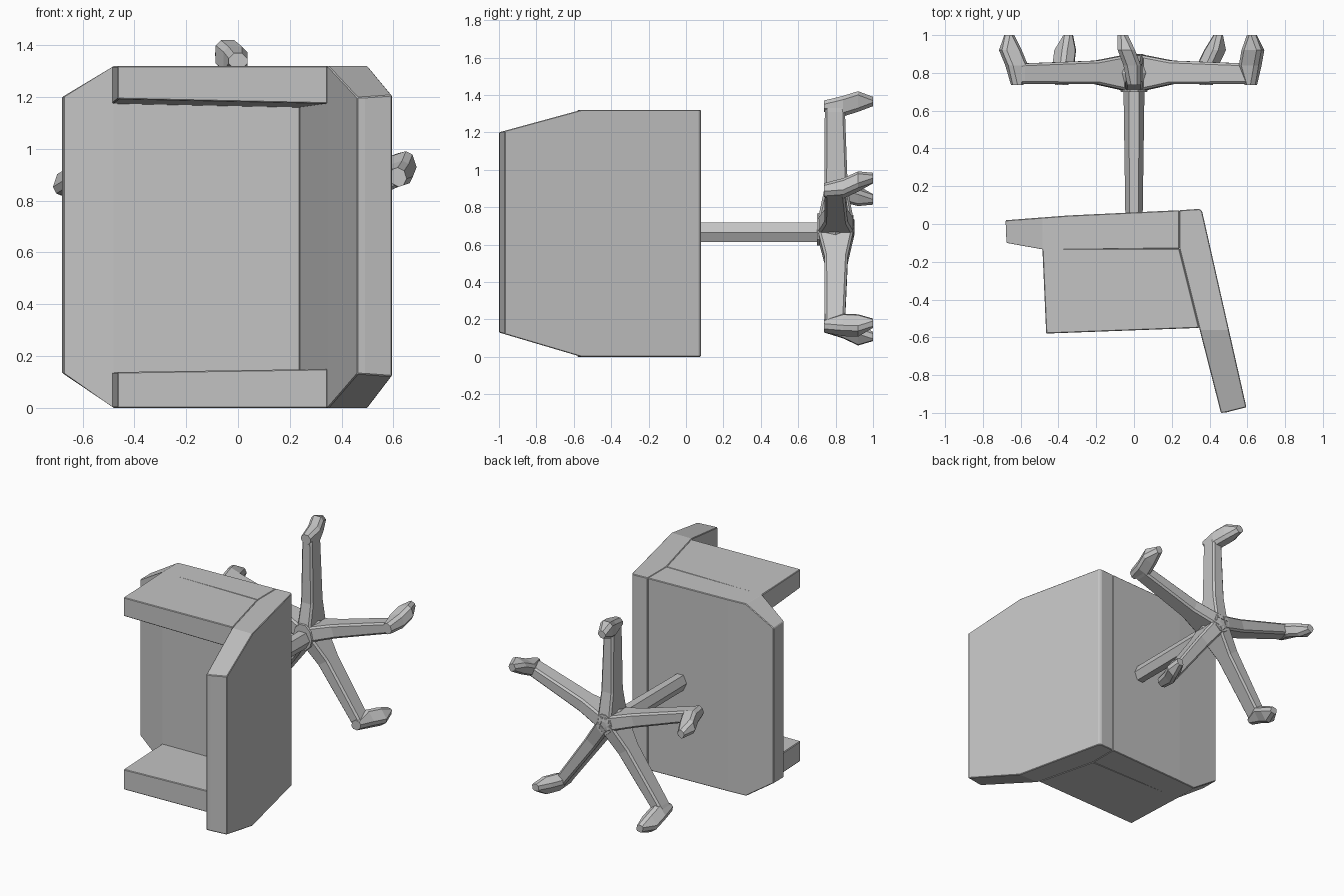
import bpy, bmesh
from math import radians, cos, sin, tau
from mathutils import Vector

cube = bpy.data.objects.get("Cube")
if cube:
    bpy.data.objects.remove(cube, do_unlink=True)

grey = bpy.data.materials.new("plain_grey")
grey.use_nodes = True
colour = (0.55, 0.55, 0.55, 1)
grey.diffuse_color = colour
grey.node_tree.nodes["Principled BSDF"].inputs["Base Color"].default_value = colour

HEIGHT = 1.32
HUB_Z = 0.69


def finish(name, bm, bevel=0.0):
    bmesh.ops.recalc_face_normals(bm, faces=bm.faces)
    mesh = bpy.data.meshes.new(name)
    bm.to_mesh(mesh)
    bm.free()
    mesh.materials.append(grey)
    obj = bpy.data.objects.new(name, mesh)
    bpy.context.collection.objects.link(obj)
    if bevel:
        mod = obj.modifiers.new("edge", "BEVEL")
        mod.width = bevel
        mod.segments = 1
    return obj


def loft(name, rings):
    """Skin a row of equal-sized rings and cap both ends."""
    bm = bmesh.new()
    loops = [[bm.verts.new(p) for p in ring] for ring in rings]
    n = len(loops[0])
    for a, b in zip(loops, loops[1:]):
        for i in range(n):
            j = (i + 1) % n
            bm.faces.new((a[i], a[j], b[j], b[i]))
    bm.faces.new(loops[0])
    bm.faces.new(loops[-1])
    return finish(name, bm)


def prism(name, outline, low, high, cuts=(), bevel=0.0):
    """Raise a plan outline; low/high give z at each point; cuts trim corners."""
    bm = bmesh.new()
    bottom = [bm.verts.new((x, y, low(x, y))) for x, y in outline]
    top = [bm.verts.new((x, y, high(x, y))) for x, y in outline]
    n = len(outline)
    for i in range(n):
        j = (i + 1) % n
        bm.faces.new((bottom[i], bottom[j], top[j], top[i]))
    bm.faces.new(bottom)
    bm.faces.new(top)
    for point, normal in cuts:
        bmesh.ops.bisect_plane(bm, geom=bm.verts[:] + bm.edges[:] + bm.faces[:],
                               plane_co=point, plane_no=normal, clear_outer=True)
        bmesh.ops.holes_fill(bm, edges=[e for e in bm.edges if e.is_boundary])
    return finish(name, bm, bevel)


def floor(x, y):
    return 0.0


def ceiling(x, y):
    return HEIGHT


# Seat slab and backrest, each with two clipped corners
seat = [(-0.68, 0.02), (-0.675, -0.10), (-0.48, -0.135), (0.24, -0.13),
        (0.24, 0.073), (-0.35, 0.045)]
prism("seat", seat, floor, ceiling,
      [((-0.48, 0, 0), (-0.135, 0, -0.20)), ((-0.48, 0, HEIGHT), (-0.12, 0, 0.20))], 0.004)

back = [(0.24, 0.073), (0.24, -0.13), (0.345, -0.55), (0.46, -1.0),
        (0.49, -0.997), (0.595, -0.97), (0.36, 0.07), (0.345, 0.08)]
prism("backrest", back, floor, ceiling,
      [((0, -0.56, 0), (0, -0.13, -0.44)), ((0, -0.56, HEIGHT), (0, -0.12, 0.44))], 0.004)

# Armrests, slightly tapered on their inner faces
arm = [(-0.485, -0.13), (-0.465, -0.58), (0.345, -0.55), (0.24, -0.13)]
prism("left_armrest", arm, lambda x, y: 1.165 + 0.04 * (-y - 0.13) - 0.02 * x,
      ceiling, bevel=0.004)
prism("right_armrest", arm, floor, lambda x, y: 0.145 + 0.015 * x, bevel=0.004)


# Column behind the seat
def round_ring(y, rx, rz, z, sides):
    return [Vector((rx * cos(tau * i / sides), y, z + rz * sin(tau * i / sides)))
            for i in range(sides)]


loft("column", [round_ring(0.05, 0.046, 0.06, 0.665, 6),
                round_ring(0.75, 0.056, 0.06, 0.665, 6)])
loft("hub", [round_ring(0.70, 0.07, 0.09, 0.68, 10),
             round_ring(0.80, 0.10, 0.10, HUB_Z, 10),
             round_ring(0.895, 0.06, 0.07, HUB_Z, 10)])


def cut_rect(u0, u1, v0, v1, c):
    """Rectangle with clipped corners."""
    return [(u0 + c, v0), (u1 - c, v0), (u1, v0 + c), (u1, v1 - c),
            (u1 - c, v1), (u0 + c, v1), (u0, v1 - c), (u0, v0 + c)]


# Five spokes, each ending in a bent foot
leg_sections = [(0.02, 0.05, 0.70, 0.90), (0.21, 0.046, 0.74, 0.865),
                (0.62, 0.038, 0.742, 0.85), (0.66, 0.034, 0.745, 0.84)]
foot_sections = [(0.737, 0.62, 0.68, 0.00, 0.036), (0.84, 0.595, 0.705, 0.01, 0.046),
                 (0.92, 0.62, 0.73, 0.04, 0.046), (1.0, 0.65, 0.70, 0.06, 0.028)]
names = ["left", "top", "right", "lower_right", "lower_left"]
for i, name in enumerate(names):
    angle = radians(18 + 72 * i)
    out = Vector((cos(angle), 0, sin(angle)))
    side = Vector((-sin(angle), 0, cos(angle)))

    def place(r, t, y):
        return Vector((0, y, HUB_Z)) + out * r + side * t

    loft(name + "_spoke", [[place(r, t, y) for t, y in cut_rect(-w, w, y0, y1, 0.012)]
                           for r, w, y0, y1 in leg_sections])
    loft(name + "_foot", [[place(r, t, y) for r, t in cut_rect(r0, r1, lean - w, lean + w, 0.02)]
                          for y, r0, r1, lean, w in foot_sections])
